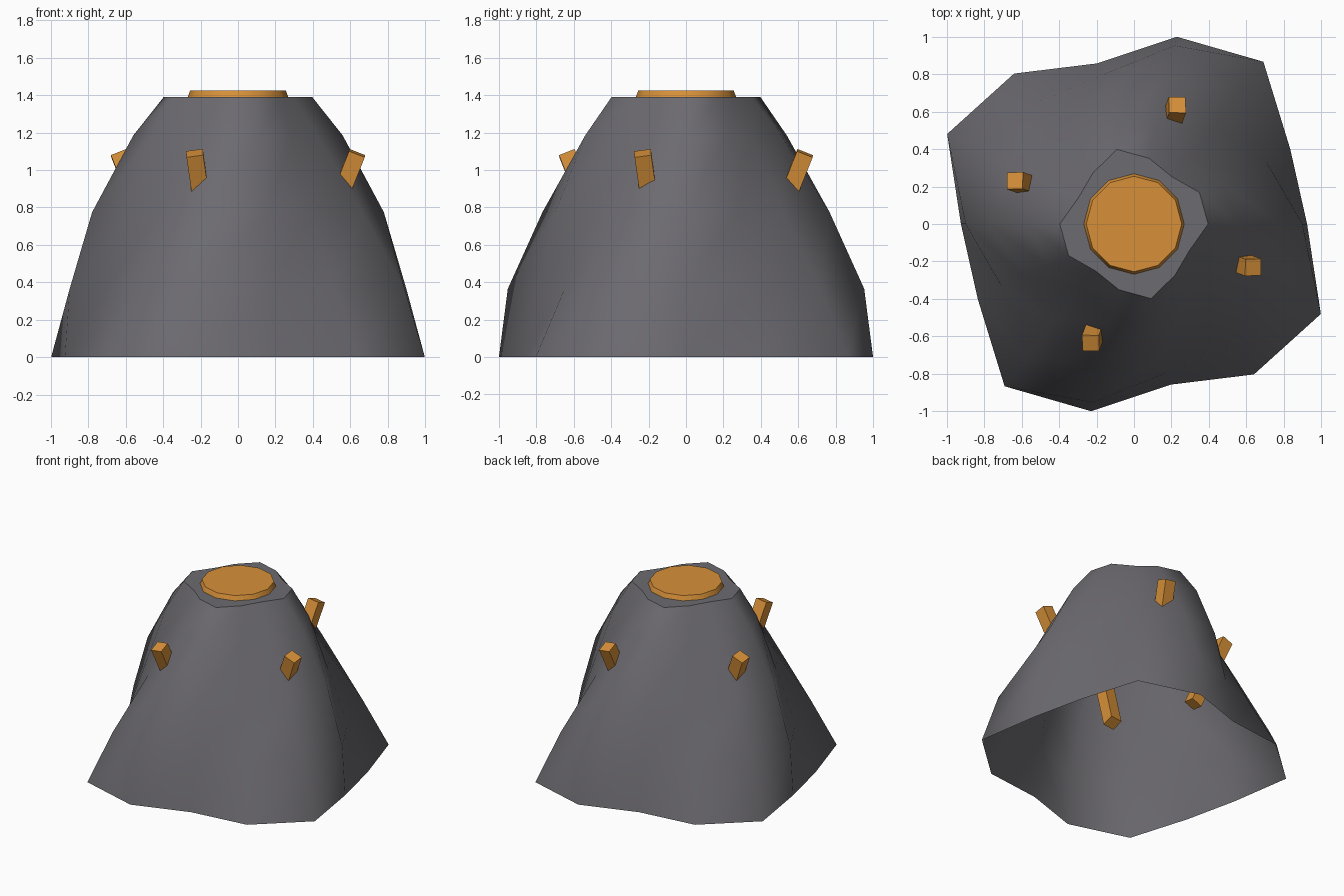
import bpy
import bmesh
from math import sin, cos, pi, radians
from mathutils import Vector, Matrix

if "Cube" in bpy.data.objects:
    bpy.data.objects.remove(bpy.data.objects["Cube"], do_unlink=True)


def make_material(name, rgb):
    mat = bpy.data.materials.new(name)
    mat.use_nodes = True
    mat.diffuse_color = (*rgb, 1)
    bsdf = mat.node_tree.nodes["Principled BSDF"]
    bsdf.inputs["Base Color"].default_value = (*rgb, 1)
    bsdf.inputs["Roughness"].default_value = 0.9
    return mat


def add_object(name, bm, mat):
    mesh = bpy.data.meshes.new(name)
    bm.to_mesh(mesh)
    bm.free()
    mesh.materials.append(mat)
    obj = bpy.data.objects.new(name, mesh)
    bpy.context.collection.objects.link(obj)
    return obj


def loft(name, rings, sides, radius_at, mat):
    """Smooth wall through (z, radius) rings, closed by a flat, sharp-edged top."""
    bm = bmesh.new()
    loops = []
    for z, r in rings:
        loop = []
        for i in range(sides):
            a = 2 * pi * i / sides
            d = radius_at(a, z, r)
            loop.append(bm.verts.new((d * cos(a), d * sin(a), z)))
        loops.append(loop)
    for low, high in zip(loops, loops[1:]):
        for i in range(sides):
            j = (i + 1) % sides
            bm.faces.new((low[i], low[j], high[j], high[i])).smooth = True
    top = bm.faces.new(loops[-1])
    for edge in top.edges:
        edge.smooth = False
    return add_object(name, bm, mat)


rock = make_material("dark rock", (0.15, 0.145, 0.16))
lava = make_material("orange lava", (0.68, 0.28, 0.04))


# Mountain: four ridges that twist as they climb, open underneath
def ridged(a, z, r):
    return r * (1 + 0.12 * sin(4 * a - radians(141 + 125 * z)))


slope = [(0, 1.0), (0.365, 0.887), (0.775, 0.707), (1.185, 0.502), (1.39, 0.365)]
loft("mountain", slope, 14, ridged, rock)

# Lava pool standing just above the crater
loft("lava_pool", [(1.36, 0.28), (1.425, 0.255)], 12, lambda a, z, r: r, lava)

# Four leaning crystals pushed through the slope
LENGTH, WIDTH, LEAN = 0.6, 0.09, 0.4
for k in range(4):
    a = radians(70 + 90 * k)
    axis = Vector((cos(a) * sin(LEAN), sin(a) * sin(LEAN), cos(LEAN)))
    tip = Vector((0.677 * cos(a), 0.677 * sin(a), 1.09))
    turn = Vector((0, 0, 1)).rotation_difference(axis).to_matrix().to_4x4()
    bm = bmesh.new()
    bmesh.ops.create_cube(bm, size=1, matrix=Matrix.Diagonal((WIDTH, WIDTH, LENGTH, 1)))
    bm.transform(Matrix.Translation(tip - axis * LENGTH / 2) @ turn)
    add_object(f"crystal_{k + 1}", bm, lava)
